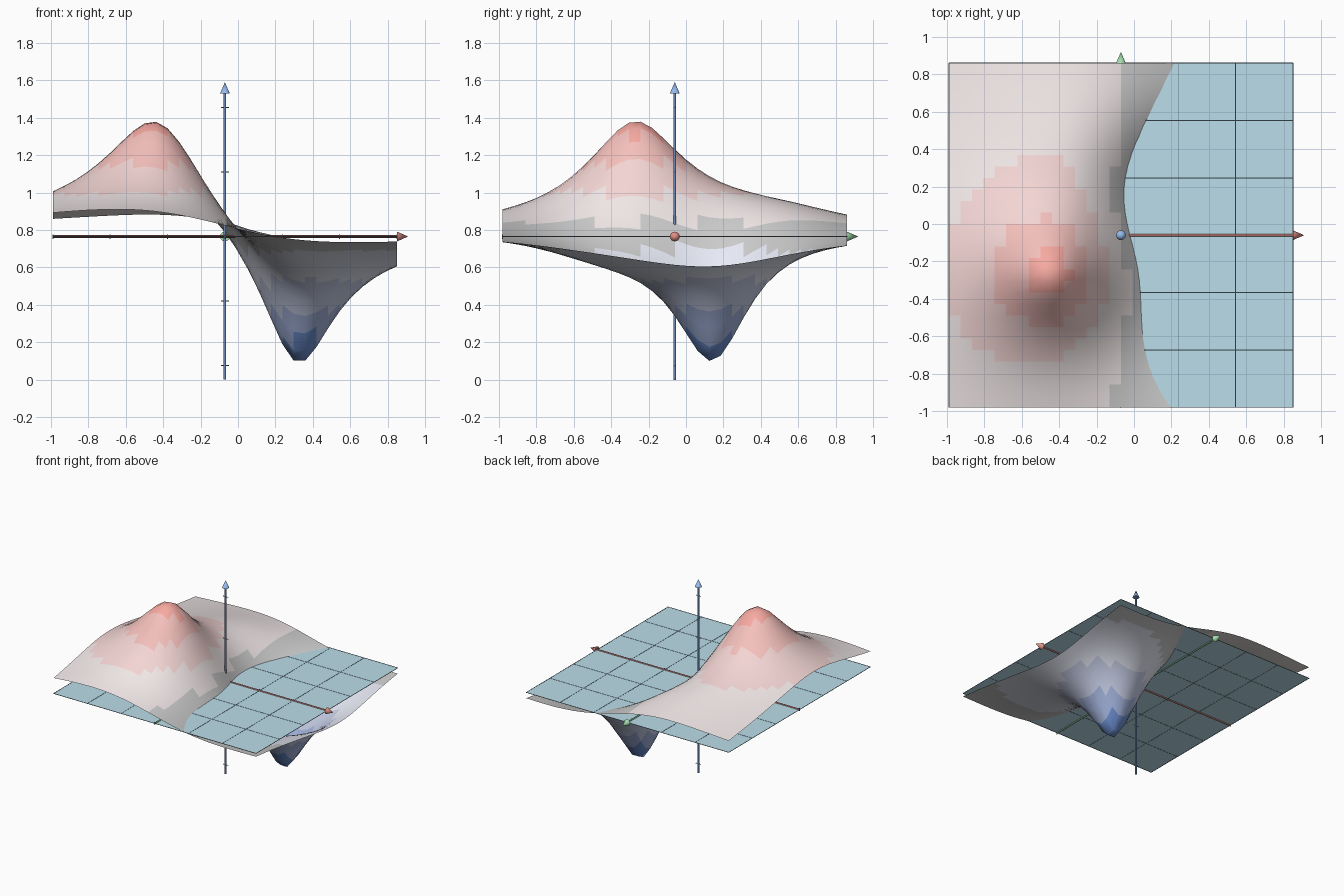
import bpy, math
from mathutils import Vector

if "Cube" in bpy.data.objects:
    bpy.data.objects.remove(bpy.data.objects["Cube"])

CX, CY, ZP, H = -0.07, -0.06, 0.765, 0.92   # axis origin, plane height, half width
STEP = H / 3                                 # one grid unit
N = 30                                       # surface cells per side


def material(name, rgb):
    m = bpy.data.materials.new(name)
    m.diffuse_color = (*rgb, 1)
    m.use_nodes = True
    m.node_tree.nodes["Principled BSDF"].inputs["Base Color"].default_value = m.diffuse_color
    return m


def rod(name, a, b, r1, r2, mat, sides=16):
    a, b = Vector(a), Vector(b)
    d = b - a
    bpy.ops.mesh.primitive_cone_add(vertices=sides, radius1=r1, radius2=r2,
                                    depth=d.length, location=(a + b) / 2)
    ob = bpy.context.object
    ob.name = name
    ob.rotation_euler = d.to_track_quat('Z', 'Y').to_euler()
    bpy.ops.object.shade_smooth_by_angle()
    ob.data.materials.append(mat)
    return ob


def height(x, y):
    d2 = lambda px, py: (x - px) ** 2 + (y - py) ** 2
    v = 0.222 / math.sqrt(d2(-.43, -.27) + .073)       # sharp hill
    v -= 0.177 / math.sqrt(d2(.315, .14) + .036)       # sharp pit
    v += 0.20 / (1 + d2(-.2, .45) / .30)               # broad rise
    v -= 0.20 / (1 + d2(.2, -.45) / .25)               # broad dip
    return v


# Height surface, with faces coloured in bands by height
verts, faces = [], []
for j in range(N + 1):
    for i in range(N + 1):
        x, y = CX - H + 2 * H * i / N, CY - H + 2 * H * j / N
        verts.append((x, y, ZP + height(x, y)))
for j in range(N):
    for i in range(N):
        k = j * (N + 1) + i
        faces.append((k, k + 1, k + N + 2, k + N + 1))
me = bpy.data.meshes.new("height_surface")
me.from_pydata(verts, [], faces)
red, blue, white = Vector((.93, .40, .36)), Vector((.15, .27, .62)), Vector((.80, .80, .80))
for b in range(-4, 5):
    t = abs(b) / 4
    base = Vector((.88, .80, .80)) if b > 0 else Vector((.80, .82, .92))
    col = white if b == 0 else base.lerp(red if b > 0 else blue, (t - .25) / .75)
    me.materials.append(material("band_%d" % (b + 4), col))
for p in me.polygons:
    p.material_index = max(-4, min(4, round((p.center.z - ZP) / 0.153))) + 4
    p.use_smooth = True
bpy.context.collection.objects.link(bpy.data.objects.new("height_surface", me))

# Flat reference plane
bpy.ops.mesh.primitive_plane_add(size=2 * H, location=(CX, CY, ZP))
plane = bpy.context.object
plane.name = "reference_plane"
plane.data.materials.append(material("plane_blue", (.50, .73, .83)))

# Grid lines on the plane
dark = material("line_dark", (.13, .2, .25))
for k in range(-3, 4):
    o = k * STEP
    rod("grid_line_y", (CX + o, CY - H, ZP), (CX + o, CY + H, ZP), .0025, .0025, dark, 6)
    rod("grid_line_x", (CX - H, CY + o, ZP), (CX + H, CY + o, ZP), .0025, .0025, dark, 6)

# Three arrows and their tick marks
O = Vector((CX, CY, ZP))
axes = [("x", Vector((1, 0, 0)), -H, H, (.45, .17, .15), (.75, .28, .24)),
        ("y", Vector((0, 1, 0)), -H, H, (.16, .36, .2), (.36, .72, .42)),
        ("z", Vector((0, 0, 1)), -ZP, ZP, (.15, .25, .45), (.3, .5, .85))]
for name, d, lo, hi, shaft, tip in axes:
    rod(name + "_shaft", O + d * lo, O + d * hi, .007, .007, material(name + "_shaft", shaft))
    rod(name + "_arrowhead", O + d * hi, O + d * (hi + .06), .026, 0, material(name + "_tip", tip))
    ticks = [-.69, -.345, .345, .69] if name == "z" else [k * STEP for k in (-3, -2, -1, 1, 2, 3)]
    side = Vector((0, 0, 1)) if name != "z" else Vector((1, 0, 0))
    for t in ticks:
        c = O + d * t
        size = .022 if name == "z" else .012
        rod(name + "_tick", c - side * size, c + side * size, .003, .003, dark, 6)
